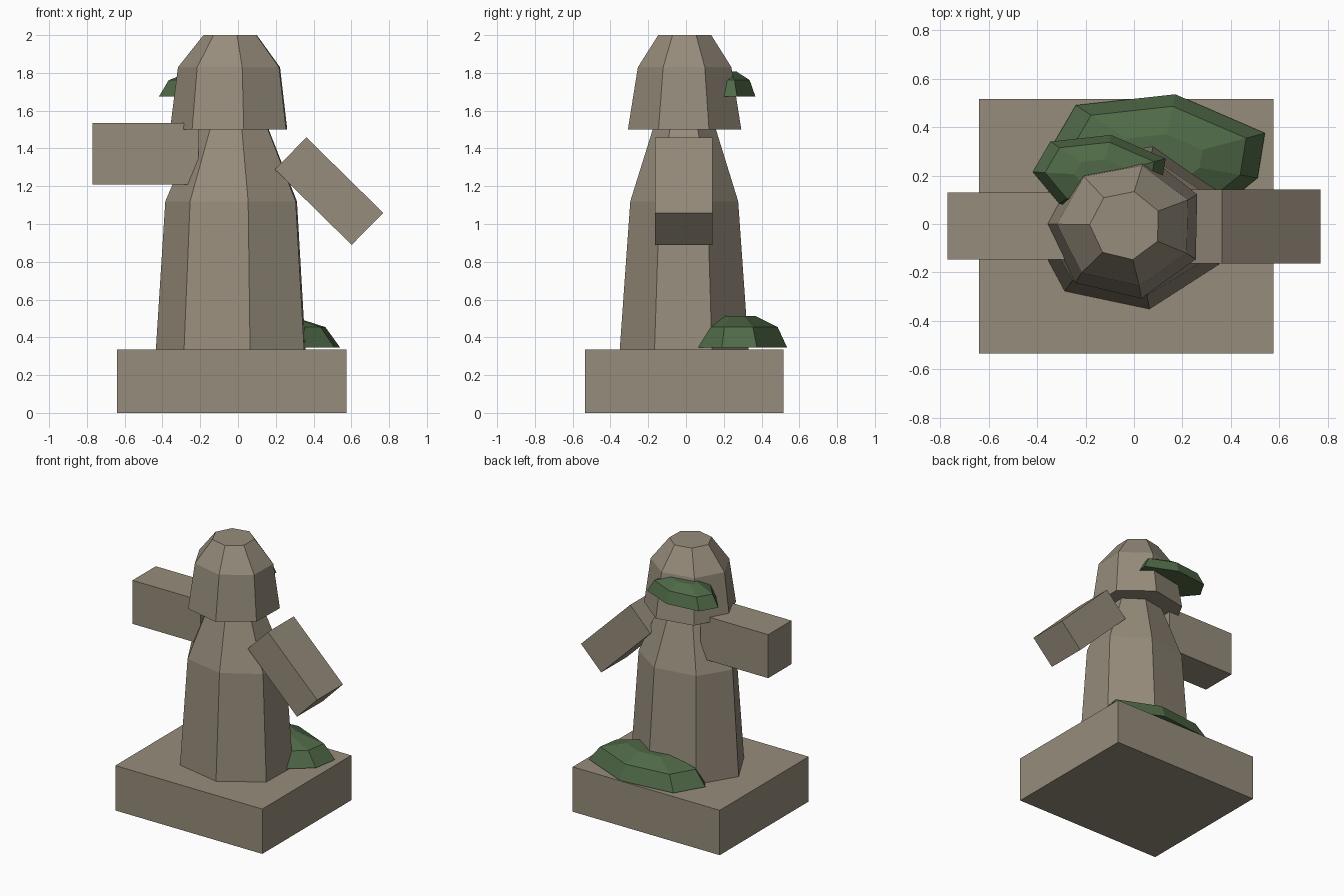
import bpy, math
from mathutils import Vector

cube = bpy.data.objects.get("Cube")
if cube:
    bpy.data.objects.remove(cube, do_unlink=True)


def material(name, color):
    m = bpy.data.materials.new(name)
    m.use_nodes = True
    m.diffuse_color = color
    m.node_tree.nodes["Principled BSDF"].inputs["Base Color"].default_value = color
    return m


STONE = material("weathered stone", (0.305, 0.262, 0.198, 1))
MOSS = material("moss green", (0.078, 0.14, 0.062, 1))


def loft(name, rings, mat):
    """Skin a stack of equal-sized rings and close both ends."""
    n = len(rings[0])
    verts = [p for ring in rings for p in ring]
    faces = [list(range(n))[::-1], list(range(len(verts) - n, len(verts)))]
    for r in range(len(rings) - 1):
        for i in range(n):
            a, b = r * n + i, r * n + (i + 1) % n
            faces.append((a, b, b + n, a + n))
    mesh = bpy.data.meshes.new(name)
    mesh.from_pydata(verts, [], faces)
    mesh.materials.append(mat)
    obj = bpy.data.objects.new(name, mesh)
    bpy.context.collection.objects.link(obj)
    return obj


def heptagon(cx, cy, rx, ry, z):
    angles = [math.radians(24.5) + math.tau * i / 7 for i in range(7)]
    return [(cx + rx * math.cos(a), cy + ry * math.sin(a), z) for a in angles]


def block(name, center, size, tilt=0):
    bpy.ops.mesh.primitive_cube_add(size=1, location=center, rotation=(0, tilt, 0))
    obj = bpy.context.object
    obj.name = name
    obj.scale = size
    obj.data.materials.append(STONE)
    return obj


# Plinth and arms
block("plinth", (-0.032, -0.01, 0.167), (1.215, 1.05, 0.335))
block("right_arm", (-0.49, -0.008, 1.372), (0.56, 0.275, 0.325))
block("left_arm", (0.482, -0.011, 1.174), (0.57, 0.305, 0.238), math.radians(44.5))

# Robed body
loft("body", [heptagon(-0.02, -0.008, rx, ry, z) for rx, ry, z in (
    (0.415, 0.35, 0.335), (0.365, 0.293, 1.12),
    (0.205, 0.175, 1.49), (0.16, 0.137, 1.6))], STONE)

# Hooded head
loft("hood", [heptagon(-0.035, -0.006, r, ry, z) for r, ry, z in (
    (0.325, 0.308, 1.5), (0.283, 0.254, 1.83), (0.148, 0.144, 2.0))], STONE)

# Moss clumps share one outline
OUTLINE = [Vector(p) for p in ((0.54, 0.375), (0.51, 0.19), (0.25, -0.02),
           (-0.18, 0.07), (-0.36, 0.285), (-0.24, 0.49), (0.17, 0.535))]
CENTER = Vector((0.11, 0.26))


def moss(name, offset, scale, base, height):
    rings = []
    for inset, level in ((1, 0), (0.82, 0.65), (0.4, 1)):
        ring = [(CENTER + (p - CENTER) * inset) * scale + Vector(offset) for p in OUTLINE]
        rings.append([(p.x, p.y, base + height * level) for p in ring])
    loft(name, rings, MOSS)


moss("ground_moss", (0, 0), 1, 0.347, 0.165)
moss("hood_moss", (-0.199, 0.041), 0.61, 1.675, 0.133)
